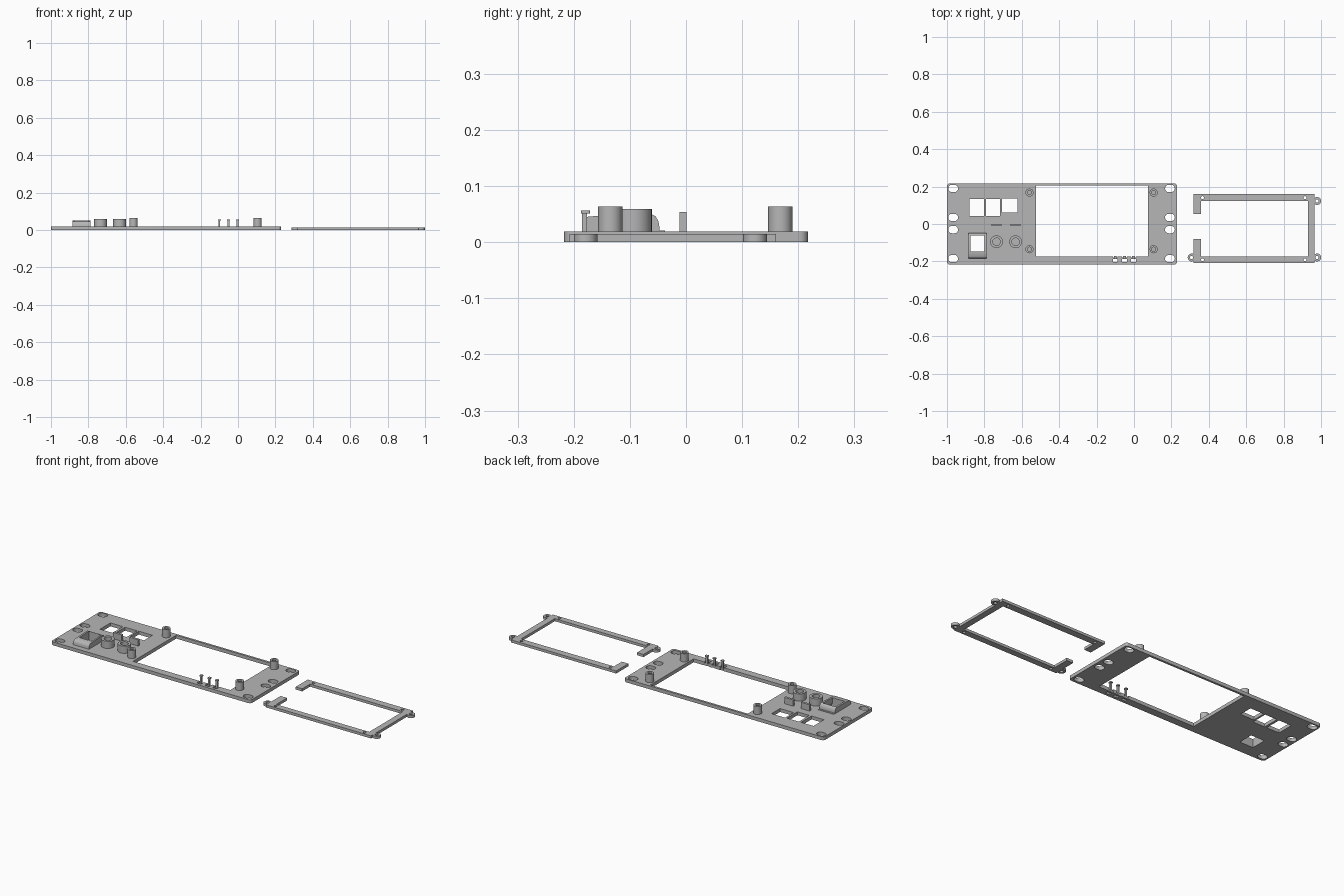
import bpy, bmesh, math

if "Cube" in bpy.data.objects:
    bpy.data.objects.remove(bpy.data.objects["Cube"])

gray = bpy.data.materials.new("plain_gray")
gray.diffuse_color = (0.47, 0.47, 0.47, 1)
gray.use_nodes = True
gray.node_tree.nodes["Principled BSDF"].inputs["Base Color"].default_value = gray.diffuse_color


def rrect(x0, y0, x1, y1, r=0.0, n=6):
    """Rectangle loop with rounded corners."""
    if r == 0:
        return [(x0, y0), (x1, y0), (x1, y1), (x0, y1)]
    pts = []
    corners = [(x1 - r, y1 - r), (x0 + r, y1 - r), (x0 + r, y0 + r), (x1 - r, y0 + r)]
    for q, (cx, cy) in enumerate(corners):
        for i in range(n + 1):
            a = math.pi / 2 * (q + i / n)
            pts.append((cx + r * math.cos(a), cy + r * math.sin(a)))
    return pts


def circle(x, y, r, n=32):
    return [(x + r * math.cos(2 * math.pi * i / n), y + r * math.sin(2 * math.pi * i / n))
            for i in range(n)]


def plate(name, loops, lo, hi, sideways=False):
    """Extrude an outline with holes from lo to hi along z, or along x for (y, z) outlines."""
    cu = bpy.data.curves.new(name, 'CURVE')
    cu.dimensions = '2D'
    cu.fill_mode = 'BOTH'
    cu.extrude = (hi - lo) / 2
    for loop in loops:
        sp = cu.splines.new('POLY')
        sp.points.add(len(loop) - 1)
        for p, (x, y) in zip(sp.points, loop):
            p.co = (x, y, 0, 1)
        sp.use_cyclic_u = True
    tmp = bpy.data.objects.new(name + "_outline", cu)
    bpy.context.collection.objects.link(tmp)
    dg = bpy.context.evaluated_depsgraph_get()
    me = bpy.data.meshes.new_from_object(tmp.evaluated_get(dg))
    bpy.data.objects.remove(tmp)
    bm = bmesh.new()
    bm.from_mesh(me)
    bmesh.ops.remove_doubles(bm, verts=bm.verts, dist=1e-5)
    bmesh.ops.recalc_face_normals(bm, faces=bm.faces)
    bm.to_mesh(me)
    bm.free()
    me.materials.clear()
    me.materials.append(gray)
    ob = bpy.data.objects.new(name, me)
    bpy.context.collection.objects.link(ob)
    mid = (lo + hi) / 2
    if sideways:
        ob.rotation_euler = (math.pi / 2, 0, math.pi / 2)
        ob.location = (mid, 0, 0)
    else:
        ob.location = (0, 0, mid)
    bpy.ops.object.select_all(action='DESELECT')
    ob.select_set(True)
    bpy.context.view_layer.objects.active = ob
    bpy.ops.object.shade_smooth_by_angle(angle=math.radians(35))
    return ob


T = 0.019                       # panel thickness
PINS = (-0.10, -0.05, -0.003)

# Display opening with small notches along its front edge
window = [(-0.524, 0.205), (-0.524, -0.175)]
for x in PINS:
    window += [(x - 0.013, -0.175), (x - 0.013, -0.202), (x + 0.013, -0.202), (x + 0.013, -0.175)]
window += [(0.075, -0.175), (0.075, 0.205)]

# Front panel with mounting slots and switch openings
holes = [window,
         rrect(-0.88, 0.043, -0.803, 0.135),
         rrect(-0.79, 0.043, -0.716, 0.135),
         rrect(-0.706, 0.061, -0.622, 0.136),
         rrect(-0.875, -0.147, -0.793, -0.062)]
for x in (-0.967, 0.192):
    for y in (0.19, 0.035, -0.03, -0.185):
        holes.append(rrect(x - 0.026, y - 0.0195, x + 0.026, y + 0.0195, 0.019))
plate("panel", [rrect(-1.0, -0.217, 0.23, 0.217, 0.015)] + holes, 0, T)

# Screw bosses around the display
for x in (-0.559, 0.105):
    for y in (0.168, -0.135):
        plate("screw_boss", [circle(x, y, 0.0215), circle(x, y, 0.011)], T - 0.004, 0.064)

# Button collars and the light dividers behind them
for x in (-0.735, -0.633):
    plate("button_collar", [circle(x, -0.095, 0.034), circle(x, -0.095, 0.02)], T - 0.004, 0.059)
    plate("light_divider", [rrect(x - 0.027, -0.012, x + 0.027, 0.001)], T - 0.004, 0.054)

# Pins with flat heads, each held by a bridge in its notch
for x in PINS:
    plate("pin_bridge", [rrect(x - 0.014, -0.187, x + 0.014, -0.178)], 0.0, 0.012)
    plate("pin_stem", [rrect(x - 0.005, -0.185, x + 0.005, -0.176)], 0.0, 0.053)
    plate("pin_head", [rrect(x - 0.008, -0.187, x + 0.008, -0.171, 0.003, 3)], 0.051, 0.057)

# Socket housing: two side walls and rounded end blocks
front_end = [(-0.186, 0.015), (-0.185, 0.03), (-0.181, 0.041), (-0.174, 0.046), (-0.147, 0.047)]
back_end = [(-0.062, 0.05), (-0.054, 0.046), (-0.049, 0.037), (-0.047, 0.025), (-0.047, 0.015)]
for x in (-0.885, -0.798):
    plate("socket_side", [front_end + back_end], x, x + 0.01, True)
plate("socket_front", [front_end + [(-0.147, 0.015)]], -0.876, -0.797, True)
plate("socket_back", [[(-0.062, 0.015)] + back_end], -0.876, -0.797, True)
plate("socket_lip", [rrect(-0.885, -0.0475, -0.788, -0.037)], T - 0.004, 0.021)

# Separate open retaining frame with screw holes
F = 0.0145
frame = [(0.318, 0.053), (0.358, 0.053), (0.358, 0.122), (0.93, 0.122), (0.93, -0.174),
         (0.358, -0.174), (0.358, -0.08), (0.318, -0.08), (0.318, -0.208), (0.965, -0.208),
         (0.965, 0.16), (0.318, 0.16)]
screws = [circle(x, y, 0.008, 16) for x in (0.366, 0.914) for y in (0.141, -0.191)]
plate("retaining_frame", [frame] + screws, 0, F)

# Frame ears
for x, y in ((0.979, 0.123), (0.979, -0.179), (0.308, -0.179)):
    plate("frame_ear", [circle(x, y, 0.021), circle(x, y, 0.009, 16)], 0, F)
